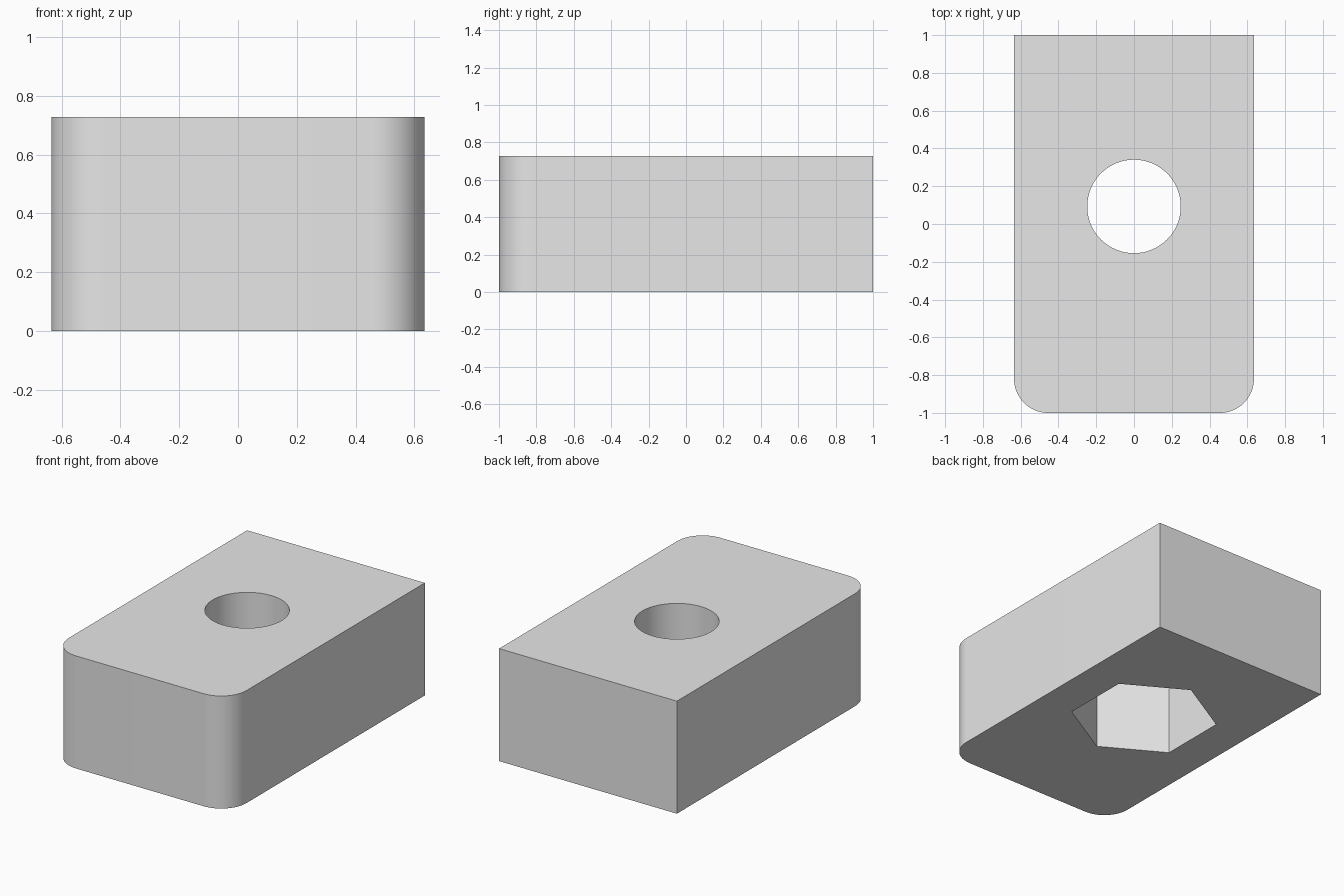
import bpy
import bmesh
import math

# Main dimensions
HALF_W, HALF_L, HEIGHT = 0.635, 1.0, 0.727
CORNER = 0.18
HOLE_Y, HOLE_R = 0.093, 0.2475
POCKET_R, POCKET_DEPTH = 0.443, 0.47

default = bpy.data.objects.get("Cube")
if default:
    bpy.data.objects.remove(default, do_unlink=True)

grey = bpy.data.materials.new("light grey")
grey.use_nodes = True
grey.diffuse_color = (0.8, 0.8, 0.8, 1)
grey.node_tree.nodes["Principled BSDF"].inputs["Base Color"].default_value = grey.diffuse_color


def arc(cx, cy, radius, start, end, steps):
    """Points along an arc, angles in degrees, both ends included."""
    angles = [math.radians(start + (end - start) * i / steps) for i in range(steps + 1)]
    return [(cx + radius * math.cos(a), cy + radius * math.sin(a)) for a in angles]


def prism(name, outline, z0, z1):
    """Extrude a counter-clockwise outline from z0 to z1."""
    bm = bmesh.new()
    base = bm.faces.new([bm.verts.new((x, y, z0)) for x, y in outline])
    top = bmesh.ops.extrude_face_region(bm, geom=[base], use_keep_orig=True)["geom"]
    bmesh.ops.translate(bm, vec=(0, 0, z1 - z0),
                        verts=[v for v in top if isinstance(v, bmesh.types.BMVert)])
    bmesh.ops.recalc_face_normals(bm, faces=bm.faces)
    mesh = bpy.data.meshes.new(name)
    bm.to_mesh(mesh)
    bm.free()
    mesh.materials.append(grey)
    obj = bpy.data.objects.new(name, mesh)
    bpy.context.collection.objects.link(obj)
    return obj


# Block with square back corners and rounded front corners
cx, cy = HALF_W - CORNER, CORNER - HALF_L
outline = [(HALF_W, HALF_L), (-HALF_W, HALF_L)]
outline += arc(-cx, cy, CORNER, 180, 270, 16)
outline += arc(cx, cy, CORNER, 270, 360, 16)
block = prism("block", outline, 0, HEIGHT)

# Round through hole and hexagonal nut pocket in the underside
cutters = [
    prism("hole_cutter", arc(0, HOLE_Y, HOLE_R, 0, 360, 64)[:-1], -0.1, HEIGHT + 0.1),
    prism("nut_pocket_cutter", arc(0, HOLE_Y, POCKET_R, 30, 390, 6)[:-1], -0.1, POCKET_DEPTH),
]
bpy.ops.object.select_all(action="DESELECT")
bpy.context.view_layer.objects.active = block
block.select_set(True)
for cutter in cutters:
    cutter.hide_render = True
    cut = block.modifiers.new(cutter.name, "BOOLEAN")
    cut.operation, cut.solver, cut.object = "DIFFERENCE", "EXACT", cutter
    bpy.ops.object.modifier_apply(modifier=cut.name)
    bpy.data.objects.remove(cutter, do_unlink=True)

bpy.ops.object.shade_smooth_by_angle(angle=math.radians(30))
